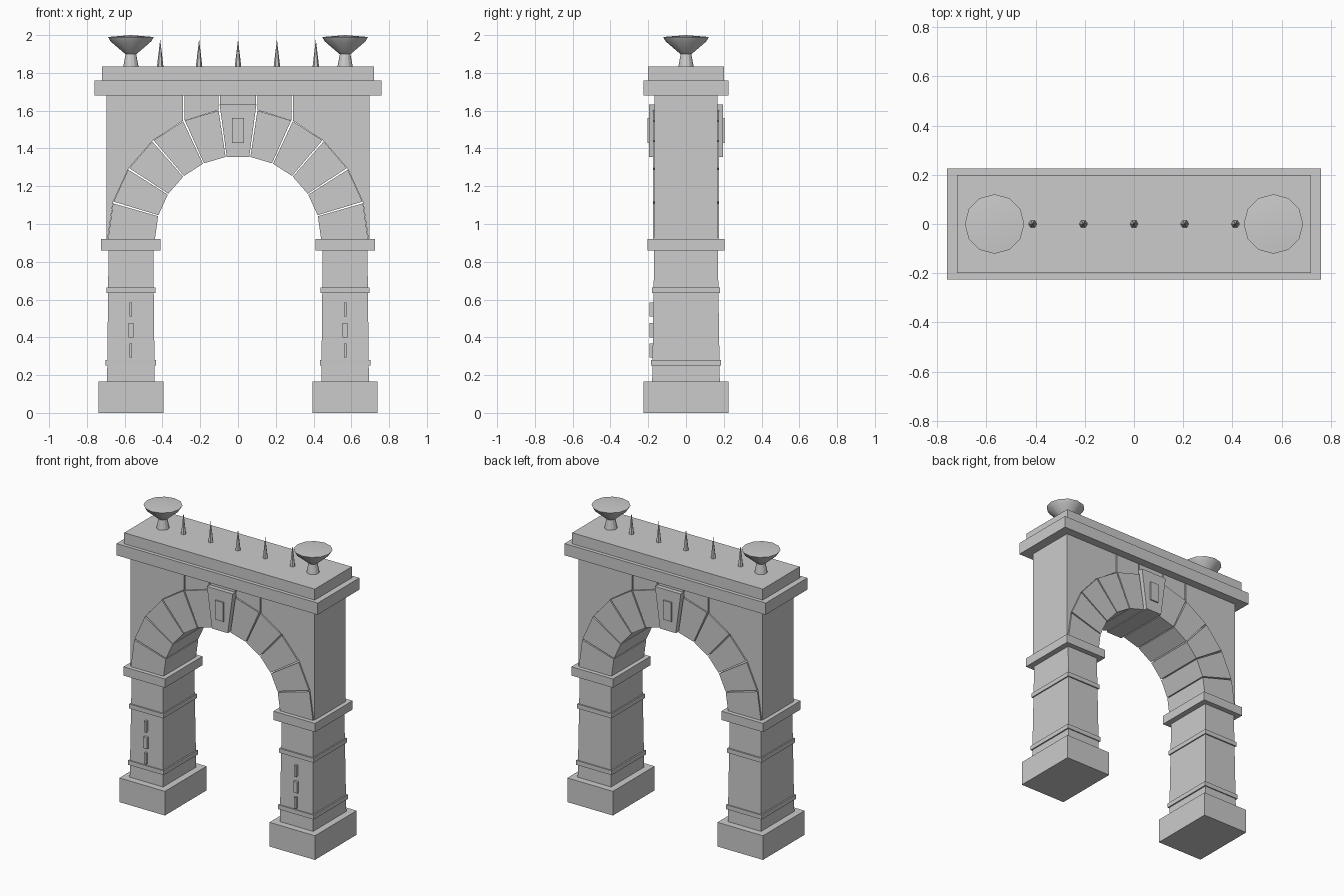
import bpy, bmesh
from math import sin, cos, pi, radians

cube = bpy.data.objects.get("Cube")
if cube:
    bpy.data.objects.remove(cube, do_unlink=True)

stone = bpy.data.materials.new("pale grey stone")
stone.use_nodes = True
GREY = (0.6, 0.6, 0.6, 1)
stone.diffuse_color = GREY
stone.node_tree.nodes["Principled BSDF"].inputs["Base Color"].default_value = GREY


def finish(name, bm):
    bmesh.ops.recalc_face_normals(bm, faces=bm.faces)
    mesh = bpy.data.meshes.new(name)
    bm.to_mesh(mesh)
    bm.free()
    mesh.materials.append(stone)
    obj = bpy.data.objects.new(name, mesh)
    bpy.context.collection.objects.link(obj)
    return obj


def block(name, x, y, z0, z1, hx, hy, top=1.0):
    """Box with half sizes hx, hy; its top may be scaled for a taper."""
    bm = bmesh.new()
    bmesh.ops.create_cube(bm, size=2)
    for v in bm.verts:
        s = top if v.co.z > 0 else 1
        v.co = (x + v.co.x * hx * s, y + v.co.y * hy * s, z1 if v.co.z > 0 else z0)
    return finish(name, bm)


def prism(name, points, depth):
    """Extrude an x-z outline through the wall, to y = +-depth."""
    bm = bmesh.new()
    face = bm.faces.new([bm.verts.new((x, -depth, z)) for x, z in points])
    new = bmesh.ops.extrude_face_region(bm, geom=[face])["geom"]
    bmesh.ops.translate(bm, vec=(0, 2 * depth, 0),
                        verts=[v for v in new if isinstance(v, bmesh.types.BMVert)])
    return finish(name, bm)


def lathe(name, x, profile, sides):
    """Turn (radius, height) pairs about a vertical axis; radius 0 closes the end."""
    bm = bmesh.new()
    verts = [bm.verts.new((x + r, 0, z)) for r, z in profile]
    edges = [bm.edges.new(pair) for pair in zip(verts, verts[1:])]
    bmesh.ops.spin(bm, geom=verts + edges, cent=(x, 0, 0), axis=(0, 0, 1),
                   angle=2 * pi, steps=sides)
    bmesh.ops.remove_doubles(bm, verts=bm.verts, dist=0.0005)
    return finish(name, bm)


SPRING, INNER, OUTER = 0.92, 0.44, 0.69
STONES = 11
STEP = 180 / STONES
WALL_TOP, WALL_X, WALL_Y = 1.68, 0.695, 0.167
PIER_X = 0.567


def arc(radius, degrees):
    a = radians(degrees)
    return (radius * cos(a), SPRING + radius * sin(a))


# Piers with plinths, bands, capitals and front slits
for side, s in (("left", 1), ("right", -1)):
    x = s * PIER_X
    block(side + "_plinth", x, 0, 0, 0.165, 0.172, 0.225)
    block(side + "_pier", x, 0, 0.165, 0.86, 0.126, 0.179, 0.94)
    block(side + "_lower_band", x, 0, 0.25, 0.28, 0.134, 0.185)
    block(side + "_upper_band", x, 0, 0.635, 0.665, 0.129, 0.181)
    block(side + "_capital", x, 0, 0.86, SPRING, 0.157, 0.203)
    for i, (z, hx) in enumerate(((0.33, 0.007), (0.437, 0.014), (0.547, 0.007))):
        block(f"{side}_slit_{i}", x, -0.182, z - 0.038, z + 0.038, hx, 0.011)

# Arch stones with open joints, keystone taller and deeper
for k in range(STONES):
    key = k == STONES // 2
    a = k * STEP + (0.4 if k else 0)
    b = (k + 1) * STEP - (0.4 if k < STONES - 1 else 0)
    r = 0.72 if key else OUTER - 0.002
    prism("keystone" if key else f"arch_stone_{k}",
          [arc(INNER, a), arc(r, a), arc(r, b), arc(INNER, b)],
          0.196 if key else 0.175)
for side, s in (("front", -1), ("back", 1)):
    block(side + "_keystone_panel", 0, s * 0.195, 1.43, 1.56, 0.032, 0.01)

# Wall blocks above the arch, parted by upright joints
GAP = 0.004
joint = arc(OUTER, 4 * STEP)
crown = arc(OUTER, 5 * STEP)
outer_block = [(WALL_X, SPRING)] + [arc(OUTER, k * STEP) for k in range(4)]
outer_block += [(joint[0] + GAP, joint[1]), (joint[0] + GAP, WALL_TOP), (WALL_X, WALL_TOP)]
inner_block = [(joint[0] - GAP, joint[1]), (crown[0] + GAP, crown[1]),
               (crown[0] + GAP, WALL_TOP), (joint[0] - GAP, WALL_TOP)]
for side, s in (("left", 1), ("right", -1)):
    for name, outline in (("outer", outer_block), ("inner", inner_block)):
        prism(f"{side}_{name}_wall_block", [(s * x, z) for x, z in outline], WALL_Y)
block("centre_wall_block", 0, 0, 1.63, WALL_TOP, crown[0] - GAP, WALL_Y)

# Cornice
block("cornice", 0, 0, WALL_TOP, 1.76, 0.76, 0.225)
block("cornice_cap", 0, 0, 1.76, 1.835, 0.72, 0.2)

# Bowls on pedestals
for side, s in (("left", 1), ("right", -1)):
    lathe(side + "_bowl_foot", s * PIER_X, [(0, 1.835), (0.04, 1.835), (0.027, 1.905), (0, 1.905)], 12)
    bowl = lathe(side + "_bowl", s * PIER_X,
                 [(0, 1.9), (0.03, 1.9), (0.108, 1.967), (0.121, 1.99), (0, 2.0)], 12)
    bpy.ops.object.select_all(action="DESELECT")
    bowl.select_set(True)
    bpy.context.view_layer.objects.active = bowl
    bpy.ops.object.shade_smooth_by_angle(angle=radians(35))

# Row of spikes
for i in range(5):
    lathe(f"spike_{i}", (i - 2) * 0.206, [(0, 1.835), (0.017, 1.835), (0, 1.978)], 6)
